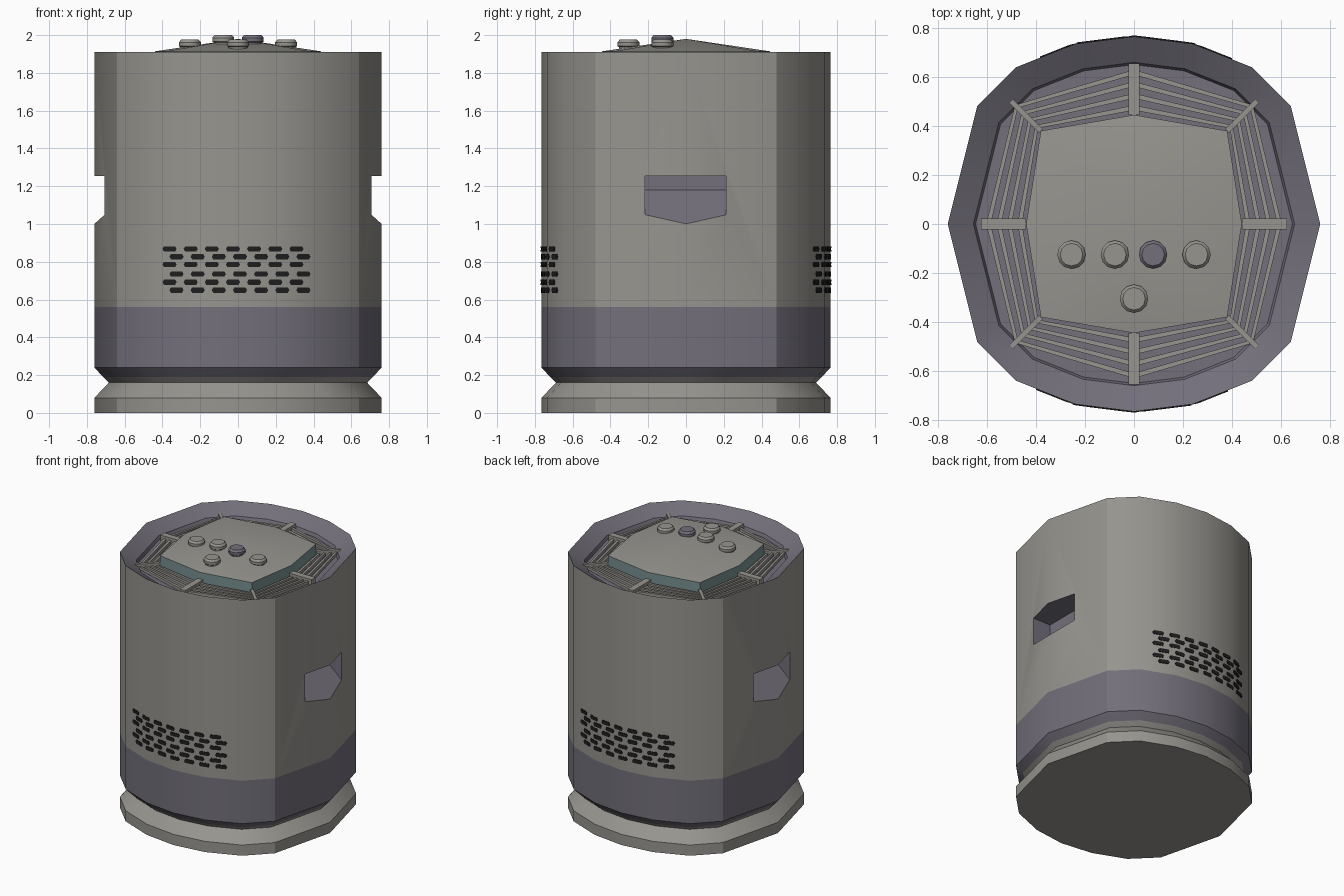
import bpy, bmesh, math
from mathutils import Vector, Matrix

if "Cube" in bpy.data.objects:
    bpy.data.objects.remove(bpy.data.objects["Cube"])


def material(name, rgb):
    m = bpy.data.materials.new(name)
    m.diffuse_color = (*rgb, 1)
    m.use_nodes = True
    m.node_tree.nodes["Principled BSDF"].inputs["Base Color"].default_value = m.diffuse_color
    return m


GRAY = material("warm gray", (0.31, 0.30, 0.275))
PURPLE = material("purple gray", (0.172, 0.16, 0.198))
TEAL = material("dull teal", (0.19, 0.28, 0.29))
BLACK = material("vent black", (0.013, 0.013, 0.013))


def make(name, bm, mats, smooth=None):
    bmesh.ops.recalc_face_normals(bm, faces=bm.faces)
    me = bpy.data.meshes.new(name)
    bm.to_mesh(me)
    bm.free()
    for m in mats:
        me.materials.append(m)
    ob = bpy.data.objects.new(name, me)
    bpy.context.collection.objects.link(ob)
    if smooth:
        shade(ob, smooth)
    return ob


def activate(ob):
    bpy.ops.object.select_all(action='DESELECT')
    ob.select_set(True)
    bpy.context.view_layer.objects.active = ob


def shade(ob, angle):
    activate(ob)
    bpy.ops.object.shade_smooth_by_angle(angle=math.radians(angle))


def loft(bm, loops, mats=None, closed=False):
    """Skin a list of equal length loops; mats gives a colour per band."""
    rings = [[bm.verts.new(p) for p in loop] for loop in loops]
    n = len(rings[0])
    bands = len(rings) if closed else len(rings) - 1
    for i in range(bands):
        a, b = rings[i], rings[(i + 1) % len(rings)]
        for k in range(n):
            f = bm.faces.new((a[k], a[(k + 1) % n], b[(k + 1) % n], b[k]))
            f.material_index = mats[i] if mats else 0
    return rings


def mirrored(quarter):
    """Quarter outline from +x to +y, mirrored to a full loop."""
    half = quarter + [(-x, y) for x, y in reversed(quarter[:-1])]
    return half + [(-x, -y) for x, y in half[1:-1]]


OUTLINE = mirrored([(0.76, 0), (0.64, 0.48), (0.48, 0.64), (0.24, 0.735), (0, 0.765)])
CAP = mirrored([(0.44, 0), (0.38, 0.38), (0, 0.445)])
GRILL = mirrored([(0.625, 0), (0.50, 0.50), (0, 0.655)])

# Body: foot, pinched neck, purple band, upper drum, sloped rim and well
profile = [(1, 0), (1, .08), (.9, .16), (.94, .19), (1, .24), (1, .56), (1, 1.91), (.862, 1.845), (.85, 1.82)]
bm = bmesh.new()
rings = loft(bm, [[(x * s, y * s, z) for x, y in OUTLINE] for s, z in profile],
             [0, 0, 0, 1, 1, 0, 1, 1])
bm.faces.new(rings[0])
bm.faces.new(rings[-1]).material_index = 1
body = make("body", bm, [GRAY, PURPLE])

# Hand recesses cut into both sides
recess = [(0.80, 0.965), (0.56, 1.18), (0.56, 1.255), (0.80, 1.255)]
for side in (1, -1):
    bm = bmesh.new()
    ends = loft(bm, [[(side * x, y - 0.002, z) for x, z in recess] for y in (-0.215, 0.215)])
    for e in ends:
        bm.faces.new(e)
    cutter = make("recess_cutter", bm, [PURPLE])
    cutter.hide_render = True
    mod = body.modifiers.new("recess", 'BOOLEAN')
    mod.operation, mod.solver, mod.object = 'DIFFERENCE', 'EXACT', cutter
    mod.material_mode = 'TRANSFER'
    activate(body)
    bpy.ops.object.modifier_apply(modifier=mod.name)
    bpy.data.objects.remove(cutter)
shade(body, 30)


# Vent slots: hexagonal plates that follow the front and back walls
def wall(x):
    x = abs(x)
    return 0.765 - 0.125 * x if x < 0.24 else 0.735 - 0.396 * (x - 0.24)


bm = bmesh.new()
rows = [(0.868, -.40), (0.827, -.363), (0.786, -.40), (0.735, -.363), (0.692, -.40), (0.65, -.363)]
slot = [(0, 0), (.008, .014), (.067, .014), (.075, 0), (.067, -.014), (.008, -.014)]
for turn in (1, -1):
    for z, x0 in rows:
        for k in range(7):
            pts = [(x0 + 0.112 * k + dx, z + dz) for dx, dz in slot]
            lo, hi = loft(bm, [[(turn * x, -turn * (wall(x) + d), h) for x, h in pts]
                               for d in (-0.003, 0.005)])
            bm.faces.new(lo)
            bm.faces.new(hi)
make("vent_slots", bm, [BLACK])


# Grill: four octagonal slats around the cap
def between(t):
    return [(a[0] + (b[0] - a[0]) * t, a[1] + (b[1] - a[1]) * t) for a, b in zip(CAP, GRILL)]


bm = bmesh.new()
for t in (0.14, 0.37, 0.60, 0.83):
    inner, outer = between(t - 0.05), between(t + 0.05)
    loft(bm, [[(x, y, z) for x, y in loop] for loop, z in
              ((inner, 1.825), (inner, 1.847), (outer, 1.847), (outer, 1.825))], closed=True)
make("grill_slats", bm, [GRAY])

# Spokes from the cap to the rim
bm = bmesh.new()
for i, (a, b) in enumerate(zip(CAP, GRILL)):
    a, b = Vector((*a, 1.845)), Vector((*b, 1.845))
    d = b - a
    width = 0.045 if i % 2 == 0 else 0.022
    bmesh.ops.create_cube(bm, size=1, matrix=Matrix.Translation((a + b) / 2)
                          @ Matrix.Rotation(math.atan2(d.y, d.x), 4, 'Z')
                          @ Matrix.Diagonal((d.length, width, 0.04, 1)))
make("grill_spokes", bm, [GRAY])

# Cap: teal skirt below a shallow faceted dome
bm = bmesh.new()
top = loft(bm, [[(x, y, z) for x, y in CAP] for z in (1.82, 1.914)], [1])[-1]
apex = bm.verts.new((0, 0, 1.98))
for k in range(8):
    bm.faces.new((top[k], top[(k + 1) % 8], apex))
make("control_cap", bm, [GRAY, TEAL], 30)

# Buttons: wide collar with a chamfered top
for i, (x, y, z) in enumerate([(-.255, -.125, 1.976), (-.078, -.125, 2.0), (.078, -.125, 2.0),
                               (.255, -.125, 1.976), (0, -.305, 1.976)]):
    bm = bmesh.new()
    loops = [[(x + r * math.cos(k * math.pi / 6), y + r * math.sin(k * math.pi / 6), z + h)
              for k in range(12)]
             for r, h in ((.05, -.065), (.05, -.04), (.058, -.034), (.058, -.014), (.046, 0))]
    bm.faces.new(loft(bm, loops)[-1])
    make("button_%d" % (i + 1), bm, [PURPLE if i == 2 else GRAY], 31)
